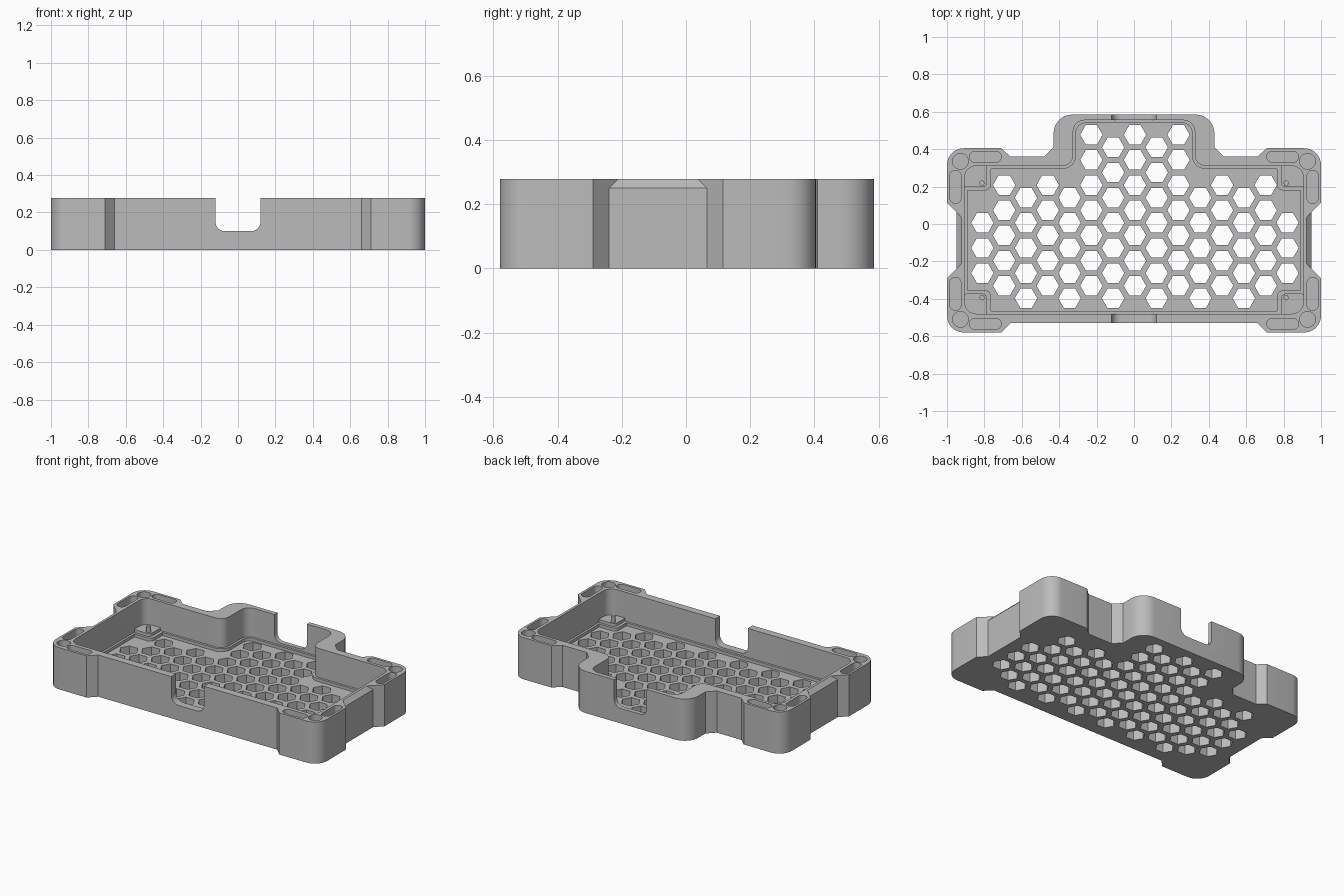
import bpy, bmesh, math
from mathutils import Vector, Matrix

cube = bpy.data.objects.get("Cube")
if cube:
    bpy.data.objects.remove(cube, do_unlink=True)

HEIGHT = 0.278
LEDGE_Z = 0.085     # ledge around the floor
FLOOR_Z = 0.065
MID_Y = -0.0875     # symmetry line of the four corners

grey = bpy.data.materials.new("grey plastic")
grey.use_nodes = True
grey.diffuse_color = (0.5, 0.5, 0.5, 1)
grey.node_tree.nodes["Principled BSDF"].inputs["Base Color"].default_value = (0.5, 0.5, 0.5, 1)


def rounded(points, segments=8):
    """Closed outline from (x, y, radius) corners."""
    out = []
    for i, (x, y, r) in enumerate(points):
        p = Vector((x, y))
        if r == 0:
            out.append(p)
            continue
        a = (Vector(points[i - 1][:2]) - p).normalized()
        b = (Vector(points[(i + 1) % len(points)][:2]) - p).normalized()
        half = a.angle(b) / 2
        centre = p + (a + b).normalized() * r / math.sin(half)
        start, end = p + a * r / math.tan(half), p + b * r / math.tan(half)
        for k in range(segments + 1):
            t = k / segments
            sweep = math.pi - 2 * half
            u, v = start - centre, end - centre
            out.append(centre + (u * math.sin((1 - t) * sweep) + v * math.sin(t * sweep)) / math.sin(sweep))
    return out


def mirrored(half):
    return half + [(-x, y, r) for x, y, r in reversed(half)]


def rectangle(x0, x1, y0, y1, r):
    return rounded([(x0, y0, r), (x1, y0, r), (x1, y1, r), (x0, y1, r)])


def circle(x, y, r, sides, turn=0):
    return [Vector((x + r * math.cos(turn + math.tau * k / sides),
                    y + r * math.sin(turn + math.tau * k / sides))) for k in range(sides)]


def prism(bm, outline, z0, z1):
    verts = [bm.verts.new((p.x, p.y, z0)) for p in outline]
    face = bm.faces.new(verts)
    top = bmesh.ops.extrude_face_region(bm, geom=[face])["geom"]
    bmesh.ops.translate(bm, vec=(0, 0, z1 - z0),
                        verts=[g for g in top if isinstance(g, bmesh.types.BMVert)])


def finish(bm, name):
    bmesh.ops.recalc_face_normals(bm, faces=bm.faces)
    mesh = bpy.data.meshes.new(name)
    bm.to_mesh(mesh)
    bm.free()
    mesh.materials.append(grey)
    obj = bpy.data.objects.new(name, mesh)
    bpy.context.collection.objects.link(obj)
    return obj


def solid(name, prisms):
    bm = bmesh.new()
    for outline, z0, z1 in prisms:
        prism(bm, outline, z0, z1)
    return finish(bm, name)


def activate(obj):
    bpy.ops.object.select_all(action='DESELECT')
    obj.select_set(True)
    bpy.context.view_layer.objects.active = obj


def cut(obj, cutter):
    cutter.hide_render = True
    mod = obj.modifiers.new(cutter.name, 'BOOLEAN')
    mod.operation, mod.solver, mod.object = 'DIFFERENCE', 'EXACT', cutter
    activate(obj)
    bpy.ops.object.modifier_apply(modifier=mod.name)
    bpy.data.objects.remove(cutter, do_unlink=True)


def four_corners(outline):
    """Copies of a right-back outline in all four corners."""
    return [[Vector((sx * p.x, MID_Y + sy * (p.y - MID_Y))) for p in outline]
            for sx in (1, -1) for sy in (1, -1)]


# Tray body with thick corner blocks and a rear bay
tray = solid("tray_body", [(rounded(mirrored([
    (0.66, -0.53, 0), (0.71, -0.58, 0), (1, -0.58, 0.09), (1, -0.29, 0),
    (0.95, -0.24, 0), (0.95, 0.065, 0), (1, 0.115, 0), (1, 0.405, 0.09),
    (0.71, 0.405, 0), (0.66, 0.36, 0), (0.48, 0.36, 0), (0.43, 0.41, 0),
    (0.43, 0.585, 0.1)])), 0, HEIGHT)])

# Main cavity
cut(tray, solid("cavity", [(rounded(mirrored([
    (0.905, -0.48, 0.06), (0.905, 0.31, 0.06), (0.325, 0.31, 0.06),
    (0.325, 0.555, 0.06)])), LEDGE_Z, 0.4)]))

# Lower floor, leaving a narrow ledge and corner steps
cut(tray, solid("floor_recess", [(rounded(mirrored([
    (0.765, -0.465, 0), (0.765, -0.355, 0.03), (0.89, -0.355, 0), (0.89, 0.18, 0),
    (0.765, 0.18, 0.03), (0.765, 0.295, 0), (0.31, 0.295, 0.07),
    (0.31, 0.54, 0.05)])), FLOOR_Z, 0.12)]))

# Honeycomb vents
STEP, PITCH = 0.1165, 0.1345
vents = []
for col in range(-7, 8):
    for row in range(7):
        x = 0.005 + col * STEP
        y = -0.33 + row * PITCH - (PITCH / 2 if col % 2 else 0)
        in_bay = abs(col) <= 2
        beside_pad = abs(col) == 7 and abs(y + 0.12) > 0.2
        if (in_bay or y < 0.23) and not beside_pad:
            vents.append((circle(x, y, 0.06, 6), -0.1, 0.2))
cut(tray, solid("vents", vents))

# Cable notch through the front and rear walls
notch = solid("cable_notch", [(rounded([(-0.12, 0.1, 0.05), (0.12, 0.1, 0.05),
                                        (0.12, 0.4, 0), (-0.12, 0.4, 0)]), -0.7, 0.7)])
notch.data.transform(Matrix.Rotation(math.pi / 2, 4, 'X'))
cut(tray, notch)

# Magnet pockets in the corner tops
pockets = [rectangle(0.71, 0.88, 0.33, 0.388, 0.0289),
           rectangle(0.925, 0.985, 0.11, 0.287, 0.0299),
           circle(0.928, 0.335, 0.042, 32)]
cut(tray, solid("pockets", [(o, HEIGHT - 0.05, 0.4)
                            for pocket in pockets for o in four_corners(pocket)]))

# Bevelled finger grips on the side walls
for side in (1, -1):
    bm = bmesh.new()
    for x, z in ((0.952, 0.248), (0.92, 0.28), (0.952, 0.28)):
        for y in (x - 0.885, 0.71 - x):
            bm.verts.new((side * x, y, z))
    bmesh.ops.convex_hull(bm, input=bm.verts)
    cut(tray, finish(bm, "grip_bevel"))

# Corner pads with locating pins
pads = solid("corner_pads", [(o, 0.08, 0.105)
                             for o in four_corners(rectangle(0.785, 0.92, 0.197, 0.325, 0.028))])
pins = solid("locating_pins", [(o, 0.1, 0.145)
                               for o in four_corners(circle(0.813, 0.219, 0.014, 20))])

for obj in (tray, pads, pins):
    activate(obj)
    bpy.ops.object.shade_smooth_by_angle(angle=math.radians(30))
